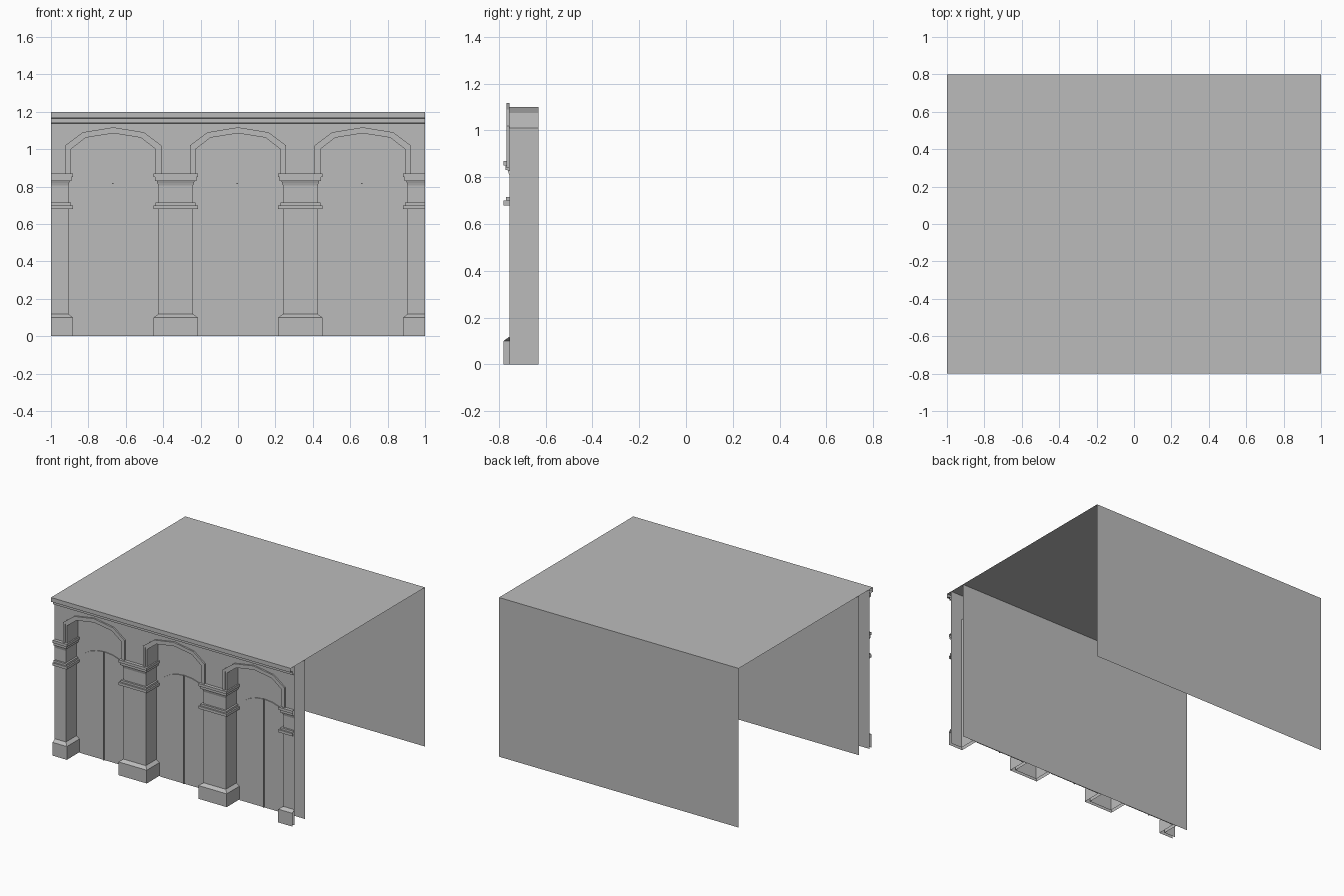
import bpy, bmesh, math
from mathutils import Vector

cube = bpy.data.objects.get("Cube")
if cube:
    bpy.data.objects.remove(cube, do_unlink=True)

stone = bpy.data.materials.new("grey stone")
stone.use_nodes = True
GREY = (0.5, 0.5, 0.5, 1)
stone.diffuse_color = GREY
stone.node_tree.nodes["Principled BSDF"].inputs["Base Color"].default_value = GREY

WALL, DOOR, TOP = -0.755, -0.63, 1.2    # front wall plane, recessed plane, height
BAY = 2 / 3                             # spacing of the bays
HALF = 0.24                             # half width of an opening
PIER = BAY / 2 - HALF                   # half width of a pier


def finish(name, bm, facing=(0, -1, 0)):
    """Orient the sheet towards the given direction and make the object."""
    bmesh.ops.recalc_face_normals(bm, faces=bm.faces)
    bm.normal_update()
    total = sum((f.normal * f.calc_area() for f in bm.faces), Vector())
    if total.dot(Vector(facing)) < 0:
        bmesh.ops.reverse_faces(bm, faces=bm.faces)
    mesh = bpy.data.meshes.new(name)
    bm.to_mesh(mesh)
    bm.free()
    mesh.materials.append(stone)
    obj = bpy.data.objects.new(name, mesh)
    bpy.context.collection.objects.link(obj)
    return obj


def loft(name, rows, facing=(0, -1, 0)):
    """Open surface through rows of points."""
    bm = bmesh.new()
    grid = [[bm.verts.new(p) for p in row] for row in rows]
    for a, b in zip(grid, grid[1:]):
        for i in range(len(a) - 1):
            bm.faces.new((a[i], a[i + 1], b[i + 1], b[i]))
    return finish(name, bm, facing)


def across(profile):
    """Rows that carry a (y, z) profile along the full width."""
    return [[(x, y, z) for y, z in profile] for x in (-1, 1)]


def arch(offset, foot):
    """Faceted arch outline in (x, z), grown outwards by offset."""
    right = [(HALF + offset, foot), (HALF + offset, 1.01 + 0.6 * offset),
             (0.155 + 0.5 * offset, 1.075 + 0.9 * offset)]
    left = [(-x, z) for x, z in right]
    return left + [(0, 1.1 + offset)] + right[::-1]


# Roof with back wall, and the recessed wall behind the arches
loft("roof_and_back_wall", across([(0.8, 0), (0.8, TOP), (-0.8, TOP)]), (0, 1, 1))
loft("recessed_wall", across([(DOOR, 0), (DOOR, TOP)]))

# Stepped cornice under the roof edge
loft("cornice", across([(-0.8, TOP), (-0.8, 1.168), (-0.775, 1.165),
                        (-0.775, 1.14), (WALL, 1.138)]))

# Front wall with three arched openings and their reveals
bm = bmesh.new()
outline = [bm.verts.new((-1, WALL, TOP)), bm.verts.new((-1, WALL, 0))]
for bay in (-1, 0, 1):
    points = [(bay * BAY + x, z) for x, z in arch(0, 0)]
    front = [bm.verts.new((x, WALL, z)) for x, z in points]
    back = [bm.verts.new((x, DOOR, z)) for x, z in points]
    outline += front
    for i in range(len(front) - 1):
        bm.faces.new((front[i], front[i + 1], back[i + 1], back[i]))
outline += [bm.verts.new((1, WALL, 0)), bm.verts.new((1, WALL, TOP))]
bm.faces.new(outline)
finish("front_wall", bm)

# Arch mouldings as (outward offset, y)
TRIM = [(0.017, WALL), (0.017, -0.767), (0, -0.767), (0, -0.761),
        (-0.015, -0.761), (-0.015, DOOR)]
for bay in (-1, 0, 1):
    loft("arch_moulding", [[(bay * BAY + x, y, z) for x, z in arch(d, 0.84)]
                           for d, y in TRIM])

# Mouldings wrapped round the piers as (outward offset, z)
MOULDINGS = {
    "pier_base": [(0.025, 0), (0.025, 0.1), (0, 0.118)],
    "lower_band": [(0, 0.68), (0.025, 0.68), (0.025, 0.7), (0.014, 0.7),
                   (0.014, 0.715), (0, 0.715)],
    "capital": [(0, 0.805), (0.004, 0.82), (0.008, 0.83), (0.017, 0.83),
                (0.017, 0.85), (0.025, 0.85), (0.025, 0.87), (0, 0.87)],
}


def pier_path(centre, offset):
    """Plan of a pier; the end piers are cut at the sides of the model."""
    r, y = PIER + offset, WALL - offset
    left = [(centre - r, DOOR), (centre - r, y)]
    right = [(centre + r, y), (centre + r, DOOR)]
    if centre < -0.9:
        left = [(-1, y)]
    if centre > 0.9:
        right = [(1, y)]
    return left + right


for centre in (-1, -BAY / 2, BAY / 2, 1):
    for name, profile in MOULDINGS.items():
        loft(name, [[(x, y, z) for x, y in pier_path(centre, o)] for o, z in profile])


# Doors: a thin plate with a rounded head, and a strip where the leaves meet
def plate(name, points, base, depth):
    bm = bmesh.new()
    front = [bm.verts.new((x, base - depth, z)) for x, z in points]
    back = [bm.verts.new((x, base, z)) for x, z in points]
    bm.faces.new(front)
    for i in range(len(points)):
        j = (i + 1) % len(points)
        bm.faces.new((front[i], back[i], back[j], front[j]))
    return finish(name, bm)


for bay in (-1, 0, 1):
    c = bay * BAY
    head = [(c + 0.207 * math.cos(math.pi * i / 10),
             0.685 + 0.13 * math.sin(math.pi * i / 10)) for i in range(11)]
    plate("door", [(c - 0.207, 0), (c + 0.207, 0)] + head, DOOR, 0.006)
    plate("door_strip", [(c - 0.008, 0), (c, 0), (c, 0.818), (c - 0.008, 0.818)],
          DOOR - 0.006, 0.008)
